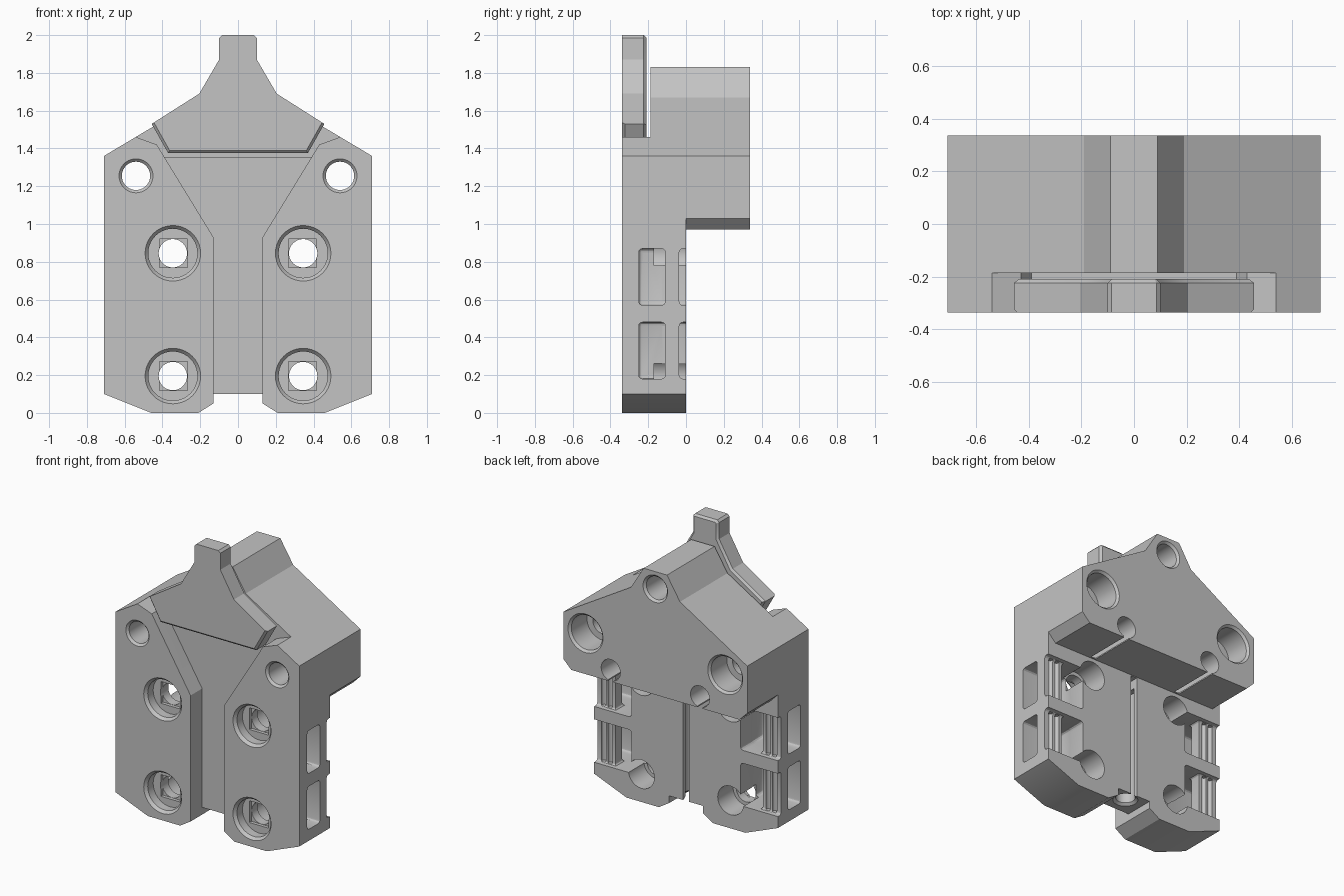
import bpy, bmesh, math
from mathutils import Matrix

cube = bpy.data.objects.get("Cube")
if cube:
    bpy.data.objects.remove(cube, do_unlink=True)

grey = bpy.data.materials.new("plain grey")
grey.use_nodes = True
colour = (0.55, 0.55, 0.55, 1)
grey.diffuse_color = colour
grey.node_tree.nodes["Principled BSDF"].inputs["Base Color"].default_value = colour

FRONT, BACK = -0.338, 0.338


def make(name, bm):
    bmesh.ops.recalc_face_normals(bm, faces=bm.faces)
    mesh = bpy.data.meshes.new(name)
    bm.to_mesh(mesh)
    bm.free()
    mesh.materials.append(grey)
    ob = bpy.data.objects.new(name, mesh)
    bpy.context.collection.objects.link(ob)
    return ob


def prism(name, half, y0, y1):
    """Mirror a half outline in x/z and extrude it along y."""
    outline = half + [(-x, z) for x, z in reversed(half)]
    bm = bmesh.new()
    face = bm.faces.new([bm.verts.new((x, y0, z)) for x, z in outline])
    ext = bmesh.ops.extrude_face_region(bm, geom=[face])["geom"]
    moved = [v for v in ext if isinstance(v, bmesh.types.BMVert)]
    bmesh.ops.translate(bm, verts=moved, vec=(0, y1 - y0, 0))
    return make(name, bm)


def box(name, side, x, y, z, rounding=0.0):
    """Box between limits, with x measured outward on the given side."""
    bm = bmesh.new()
    spans = (sorted((side * x[0], side * x[1])), y, z)
    bmesh.ops.create_cube(bm, size=1)
    for v in bm.verts:
        v.co = [s[0] if c < 0 else s[1] for s, c in zip(spans, v.co)]
    if rounding:
        bmesh.ops.bevel(bm, geom=bm.edges[:], offset=rounding, segments=3,
                        profile=0.5, affect='EDGES')
    return make(name, bm)


def lathe(name, rings, matrix, n=40):
    """Stepped round shape from (position along axis, radius) pairs."""
    bm = bmesh.new()
    loops = []
    for t, r in rings:
        loops.append([bm.verts.new((r * math.cos(math.tau * i / n),
                                    r * math.sin(math.tau * i / n), t)) for i in range(n)])
    for a, b in zip(loops, loops[1:]):
        for i in range(n):
            j = (i + 1) % n
            bm.faces.new((a[i], a[j], b[j], b[i]))
    bm.faces.new(loops[0])
    bm.faces.new(loops[-1])
    bm.transform(matrix)
    return make(name, bm)


def along_y(x, z):
    return Matrix.Translation((x, 0, z)) @ Matrix.Rotation(-math.pi / 2, 4, 'X')


def cut(target, cutter):
    mod = target.modifiers.new("cut", 'BOOLEAN')
    mod.operation = 'DIFFERENCE'
    mod.solver = 'EXACT'
    mod.object = cutter
    bpy.context.view_layer.objects.active = target
    bpy.ops.object.modifier_apply(modifier=mod.name)
    bpy.data.objects.remove(cutter, do_unlink=True)


def chamfer(ob, width, wanted=lambda mid: True):
    """Chamfer the wanted convex rims that lie across the depth axis."""
    bm = bmesh.new()
    bm.from_mesh(ob.data)
    bmesh.ops.remove_doubles(bm, verts=bm.verts, dist=0.0005)
    bmesh.ops.dissolve_limit(bm, angle_limit=0.02, verts=bm.verts, edges=bm.edges)
    rims = [e for e in bm.edges
            if len(e.link_faces) == 2 and e.is_convex and e.calc_face_angle() > 0.4
            and abs(e.verts[0].co.y - e.verts[1].co.y) < 0.001
            and wanted((e.verts[0].co + e.verts[1].co) / 2)]
    bmesh.ops.bevel(bm, geom=rims, offset=width, segments=1, profile=0.5,
                    affect='EDGES', clamp_overlap=True)
    bm.to_mesh(ob.data)
    bm.free()


# Carriage body: full outline, thinned below the rear block, channel in front
body = prism("carriage_body", [(0.13, 0.1), (0.13, 0.05), (0.21, 0), (0.46, 0), (0.71, 0.1),
                               (0.71, 1.36), (0.19, 1.67), (0.09, 1.83)], FRONT, BACK)
cut(body, prism("rear_cutter", [(0.8, -0.5), (0.8, 1.12), (0.65, 0.97)], 0, 1))
pocket_top = [(0.43, 1.42), (0.62, 1.49), (0.7, 2.1)]
cut(body, prism("channel_cutter", [(0.13, -0.2), (0.13, 0.93)] + pocket_top, -0.6, -0.21))
cut(body, prism("pocket_cutter", [(0.3902, 1.355)] + pocket_top, -0.6, -0.187))
chamfer(body, 0.012)

# Vertical keyhole bore in the middle of the rear face
cut(body, lathe("bore_cutter", [(-0.1, 0.08), (0.1, 0.08), (0.115, 0.062), (0.9, 0.062)],
                Matrix.Translation((0, -0.085, 0))))
cut(body, box("bore_slot_cutter", 1, (-0.024, 0.024), (-0.08, 0.05), (-0.1, 0.965)))

# Upper locating hole on the rear block
cut(body, lathe("top_hole_cutter", [(-0.1, 0.08), (0.323, 0.08), (BACK, 0.095), (0.4, 0.095)],
                along_y(0, 1.71)))

for side in (1, -1):
    # Corner bolt holes, counterbored from the rear
    cut(body, lathe("corner_hole_cutter",
                    [(-0.4, 0.09), (FRONT, 0.09), (-0.323, 0.075), (0.15, 0.075),
                     (0.15, 0.12), (0.323, 0.12), (BACK, 0.135), (0.4, 0.135)],
                    along_y(side * 0.54, 1.255)))
    # Tool access holes with a narrow slot through the underside of the block
    cut(body, lathe("access_hole_cutter", [(-0.1, 0.074), (0.4, 0.074)],
                    along_y(side * 0.345, 1.05)))
    cut(body, box("access_slot_cutter", side, (0.325, 0.365), (0.01, 0.4), (0.9, 1.05)))
    for z in (0.195, 0.845):
        # Main screw holes with a shallow stepped seat
        cut(body, lathe("screw_hole_cutter",
                        [(-0.4, 0.147), (FRONT, 0.147), (-0.318, 0.13), (-0.258, 0.13),
                         (-0.258, 0.075), (-0.17, 0.075), (-0.17, 0.1), (0.1, 0.1)],
                        along_y(side * 0.345, z)))
        cut(body, box("seat_cutter", side, (0.268, 0.415), (-0.28, -0.235),
                      (z - 0.076, z + 0.076)))
    for z in ((0.18, 0.48), (0.57, 0.87)):
        # Belt windows: side opening, rear slot and return notch round a post
        cut(body, box("window_cutter", side, (0.42, 0.8), (-0.25, -0.11), z, 0.02))
        cut(body, box("slot_cutter", side, (0.422, 0.57), (-0.24, 0.1), z, 0.02))
        cut(body, box("notch_cutter", side, (0.5, 0.8), (-0.036, 0.1), z, 0.02))
        # Tooth grooves on the post
        for x in (0.61, 0.66):
            cut(body, lathe("tooth_cutter", [(z[0] + 0.005, 0.018), (z[1] - 0.005, 0.018)],
                            Matrix.Translation((side * x, -0.04, 0)), 12))

# Front wedge with its upright tab, chamfered behind and along the lower front rims
wedge = prism("front_wedge", [(0.37, 1.375), (0.457, 1.53), (0.205, 1.69),
                              (0.1, 1.87), (0.1, 1.985), (0.085, 2.0)], FRONT, -0.21)
chamfer(wedge, 0.014, lambda mid: mid.y > -0.3 or mid.z < 1.5)

for ob in (body, wedge):
    bpy.ops.object.select_all(action='DESELECT')
    ob.select_set(True)
    bpy.context.view_layer.objects.active = ob
    bpy.ops.object.shade_smooth_by_angle(angle=math.radians(25))
